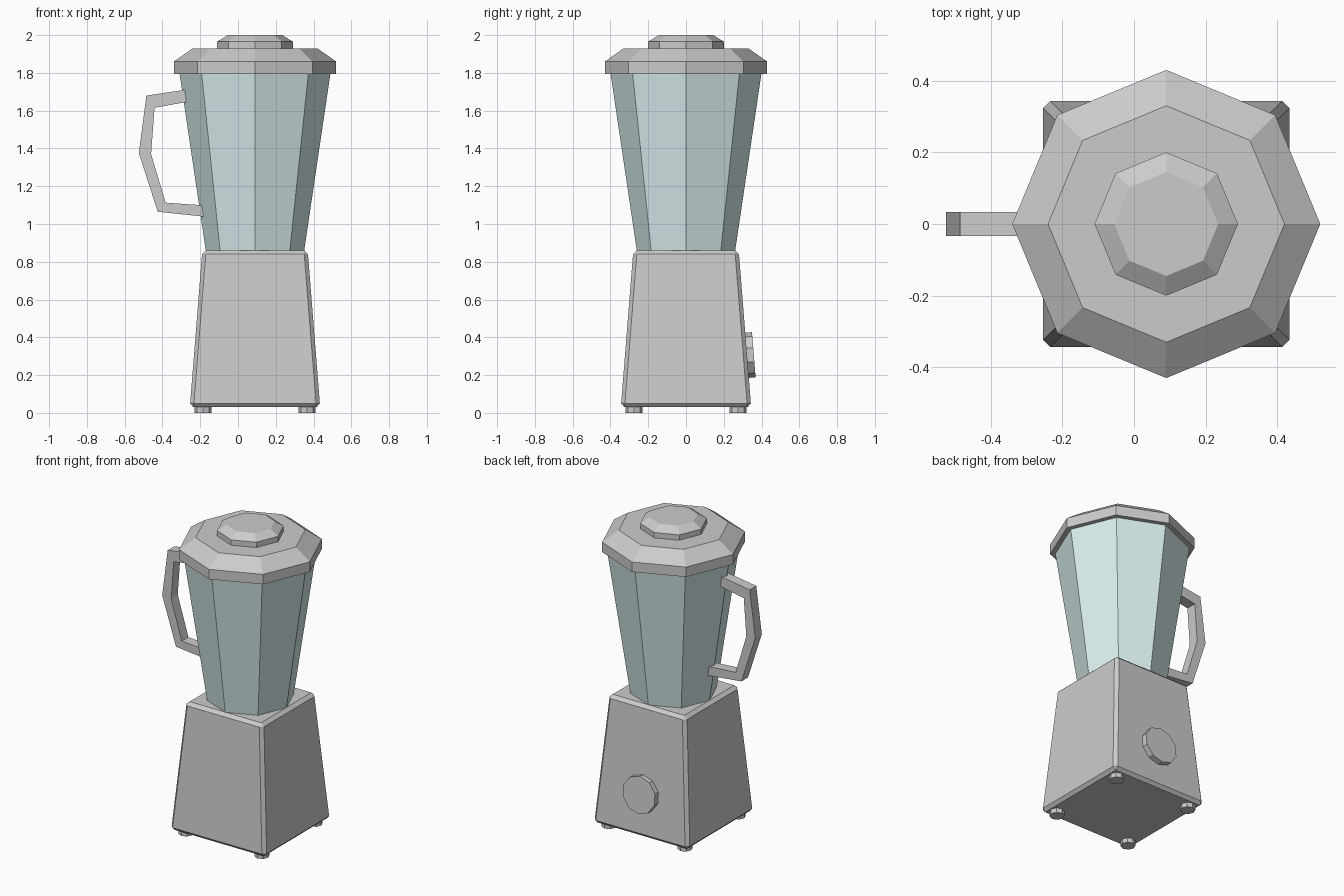
import bpy, bmesh, math
from mathutils import Matrix, Vector

if "Cube" in bpy.data.objects:
    bpy.data.objects.remove(bpy.data.objects["Cube"])

CX = 0.09  # blender's vertical axis


def finish(name, bm):
    bmesh.ops.recalc_face_normals(bm, faces=bm.faces)
    me = bpy.data.meshes.new(name)
    bm.to_mesh(me)
    bm.free()
    ob = bpy.data.objects.new(name, me)
    bpy.context.collection.objects.link(ob)
    return ob


def lathe(name, profile, sides=8, matrix=Matrix.Translation((CX, 0, 0)), turn=0.0):
    """Faceted solid from (radius, height) rings with flat caps."""
    bm = bmesh.new()
    rings = []
    for r, z in profile:
        angles = [turn + math.tau * i / sides for i in range(sides)]
        rings.append([bm.verts.new(matrix @ Vector((r * math.cos(a), r * math.sin(a), z)))
                      for a in angles])
    for lo, hi in zip(rings, rings[1:]):
        for i in range(sides):
            j = (i + 1) % sides
            bm.faces.new((lo[i], lo[j], hi[j], hi[i]))
    bm.faces.new(rings[0])
    bm.faces.new(rings[-1])
    return finish(name, bm)


# Tapered motor base with chamfered edges
s = math.sqrt(2)
base = lathe("motor_base", [(0.345 * s, 0.03), (0.279 * s, 0.86)], 4, turn=math.pi / 4)
bevel = base.modifiers.new("chamfer", 'BEVEL')
bevel.width = 0.02
bevel.segments = 1

# Feet
for sx in (-1, 1):
    for sy in (-1, 1):
        lathe("foot", [(0.045, 0), (0.045, 0.035)], 8,
              Matrix.Translation((CX + sx * 0.275, sy * 0.275, 0)))

# Glass jar
jar = lathe("jar", [(0.26, 0.855), (0.40, 1.80)])
glass = bpy.data.materials.new("glass")
glass.diffuse_color = (0.70, 0.86, 0.86, 1)
glass.use_nodes = True
glass.node_tree.nodes["Principled BSDF"].inputs["Base Color"].default_value = glass.diffuse_color
jar.data.materials.append(glass)

# Lid and its cap
lathe("lid", [(0.43, 1.795), (0.43, 1.86), (0.33, 1.93)])
lathe("lid_cap", [(0.20, 1.925), (0.20, 1.965), (0.145, 2.0)])

# Control dial on the back, leaning with the base wall
tilt = math.atan2(0.066, 0.83)
lathe("dial", [(0.12, -0.01), (0.12, 0.037)], 10,
      Matrix.Translation((CX, 0.322, 0.305)) @ Matrix.Rotation(tilt - math.pi / 2, 4, 'X'),
      turn=math.pi / 2)

# Handle: outer and inner edge of the band, given a width along y
outer = [(-0.25, 1.715), (-0.485, 1.68), (-0.525, 1.375), (-0.425, 1.065), (-0.17, 1.038)]
inner = [(-0.25, 1.65), (-0.442, 1.615), (-0.46, 1.37), (-0.383, 1.113), (-0.17, 1.098)]
bm = bmesh.new()
sections = [[bm.verts.new((x, y, z)) for (x, z), y in
             ((o, -0.034), (o, 0.034), (i, 0.034), (i, -0.034))]
            for o, i in zip(outer, inner)]
for a, b in zip(sections, sections[1:]):
    for k in range(4):
        m = (k + 1) % 4
        bm.faces.new((a[k], a[m], b[m], b[k]))
bm.faces.new(sections[0])
bm.faces.new(sections[-1])
finish("handle", bm)
